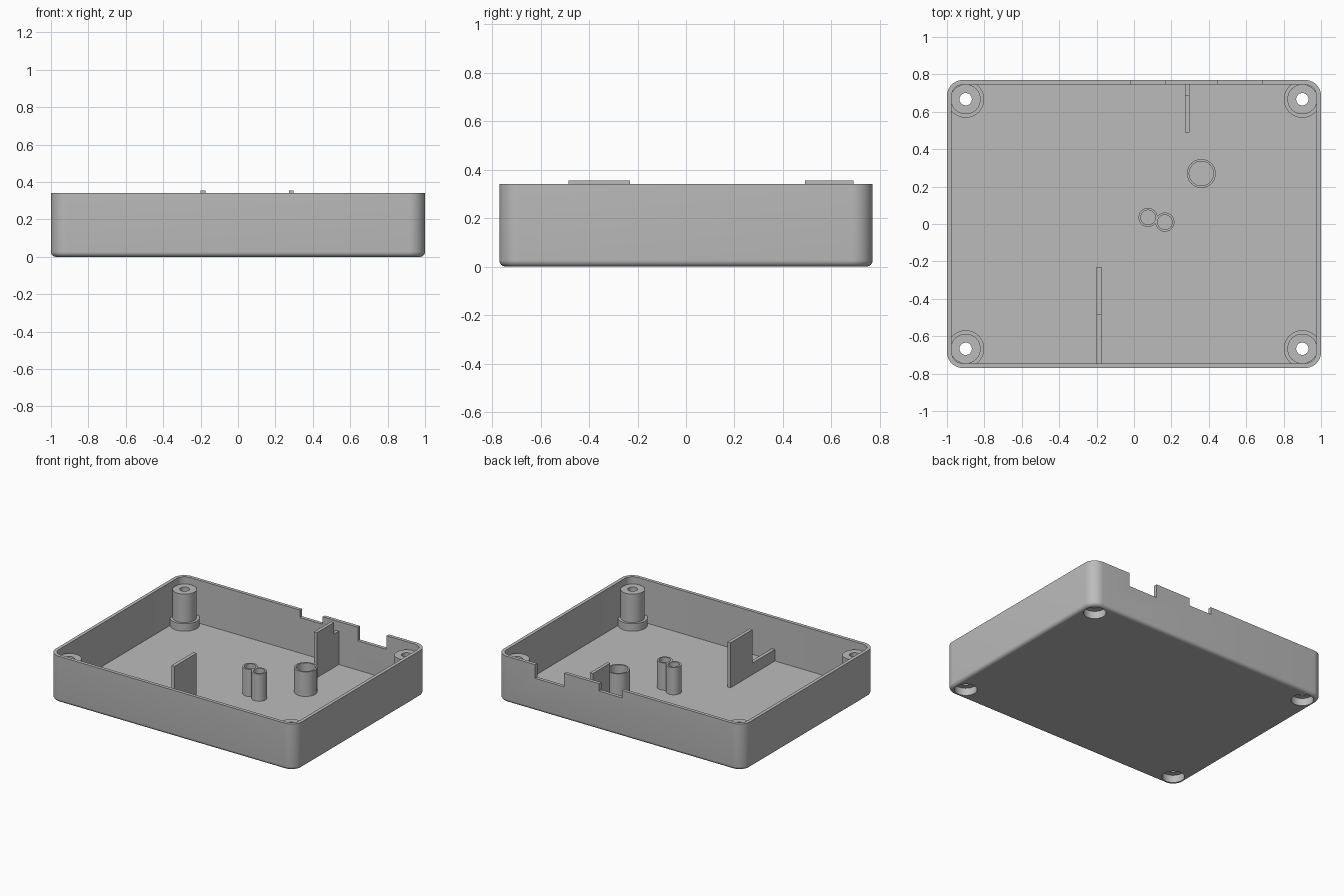
import bpy, bmesh, math

default = bpy.data.objects.get("Cube")
if default:
    bpy.data.objects.remove(default, do_unlink=True)

grey = bpy.data.materials.new("light_grey_plastic")
grey.use_nodes = True
grey.diffuse_color = (0.5, 0.5, 0.5, 1)
grey.node_tree.nodes["Principled BSDF"].inputs["Base Color"].default_value = (0.5, 0.5, 0.5, 1)

HX, HY, TOP = 1.0, 0.77, 0.34
WALL, FLOOR, CORNER, FILLET = 0.025, 0.025, 0.085, 0.026
SX, SY = 0.9, 0.667


def finish(name, bm):
    bmesh.ops.recalc_face_normals(bm, faces=bm.faces)
    mesh = bpy.data.meshes.new(name)
    bm.to_mesh(mesh)
    bm.free()
    mesh.materials.append(grey)
    obj = bpy.data.objects.new(name, mesh)
    bpy.context.collection.objects.link(obj)
    return obj


def smooth(obj):
    bpy.ops.object.select_all(action="DESELECT")
    obj.select_set(True)
    bpy.context.view_layer.objects.active = obj
    bpy.ops.object.shade_smooth_by_angle(angle=math.radians(30))


def bridge(bm, a, b):
    n = len(a)
    for i in range(n):
        j = (i + 1) % n
        bm.faces.new((a[i], a[j], b[j], b[i]))


def rounded_ring(bm, inset, z, steps=10):
    r = CORNER - inset
    verts = []
    for k, (sx, sy) in enumerate(((1, 1), (-1, 1), (-1, -1), (1, -1))):
        for i in range(steps + 1):
            a = math.pi / 2 * (k + i / steps)
            verts.append(bm.verts.new((sx * (HX - CORNER) + r * math.cos(a),
                                       sy * (HY - CORNER) + r * math.sin(a), z)))
    return verts


def lathe(name, profile, x, y, sides=48):
    """Revolve a closed (radius, z) profile around a vertical axis."""
    bm = bmesh.new()
    rings = [[bm.verts.new((x + r * math.cos(2 * math.pi * i / sides),
                            y + r * math.sin(2 * math.pi * i / sides), z))
              for i in range(sides)] for r, z in profile]
    for k, ring in enumerate(rings):
        bridge(bm, ring, rings[(k + 1) % len(rings)])
    obj = finish(name, bm)
    smooth(obj)
    return obj


def prism(name, outline, x0, x1):
    """Extrude a (y, z) outline along x."""
    bm = bmesh.new()
    a, b = ([bm.verts.new((x, y, z)) for y, z in outline] for x in (x0, x1))
    bridge(bm, a, b)
    bm.faces.new(a)
    bm.faces.new(b)
    return finish(name, bm)


def cut(obj, cutter):
    mod = obj.modifiers.new("cut", "BOOLEAN")
    mod.operation = "DIFFERENCE"
    mod.solver = "EXACT"
    mod.object = cutter
    bpy.context.view_layer.objects.active = obj
    bpy.ops.object.modifier_apply(modifier=mod.name)
    bpy.data.objects.remove(cutter, do_unlink=True)


# Open tray: filleted outside, rim and inside as stacked rounded rings
bm = bmesh.new()
levels = []
for i in range(7):
    a = math.pi / 2 * i / 6
    levels.append((FILLET * (1 - math.sin(a)), FILLET * (1 - math.cos(a))))
levels += [(0, TOP), (WALL, TOP), (WALL, FLOOR)]
rings = [rounded_ring(bm, inset, z) for inset, z in levels]
for a, b in zip(rings, rings[1:]):
    bridge(bm, a, b)
bm.faces.new(rings[0])
bm.faces.new(rings[-1])
tray = finish("tray", bm)

# Screw recesses through the floor
corners = [(sx * SX, sy * SY) for sx in (-1, 1) for sy in (-1, 1)]
for x, y in corners:
    bm = bmesh.new()
    bmesh.ops.create_cone(bm, cap_ends=True, segments=48, radius1=0.075, radius2=0.075, depth=0.2)
    bmesh.ops.translate(bm, verts=bm.verts, vec=(x, y, 0))
    cut(tray, finish("recess_cutter", bm))

# Connector notches in the back rim
for x0, x1, bottom in ((-0.02, 0.165, 0.285), (0.45, 0.685, 0.24)):
    outline = [(0.72, bottom), (0.82, bottom), (0.82, 0.4), (0.72, 0.4)]
    cut(tray, prism("notch_cutter", outline, x0, x1))
smooth(tray)

# Corner screw posts with a wider foot and a counterbore underneath
post = [(0.033, 0.288), (0.08, 0.288), (0.08, 0.08), (0.099, 0.08),
        (0.099, FLOOR), (0.075, FLOOR), (0.075, 0.055), (0.033, 0.055)]
for x, y in corners:
    side = "left" if x > 0 else "right"
    end = "back" if y > 0 else "front"
    lathe(f"screw_post_{end}_{side}", post, x, y)

# Thin hollow tubes standing on the floor
for name, x, y, r, top in (("wide_tube", 0.36, 0.27, 0.077, 0.205),
                           ("narrow_tube_right", 0.075, 0.035, 0.051, 0.225),
                           ("narrow_tube_left", 0.165, 0.01, 0.051, 0.225)):
    lathe(name, [(r, FLOOR), (r, top), (r - 0.012, top), (r - 0.012, FLOOR)], x, y)

# Stepped support ribs joined to the front and back walls
prism("front_rib", [(-0.75, FLOOR), (-0.23, FLOOR), (-0.23, 0.355),
                    (-0.485, 0.355), (-0.485, 0.11), (-0.75, 0.11)], -0.2, -0.175)
prism("back_rib", [(0.75, FLOOR), (0.49, FLOOR), (0.49, 0.355),
                   (0.69, 0.355), (0.69, 0.27), (0.75, 0.27)], 0.272, 0.296)
